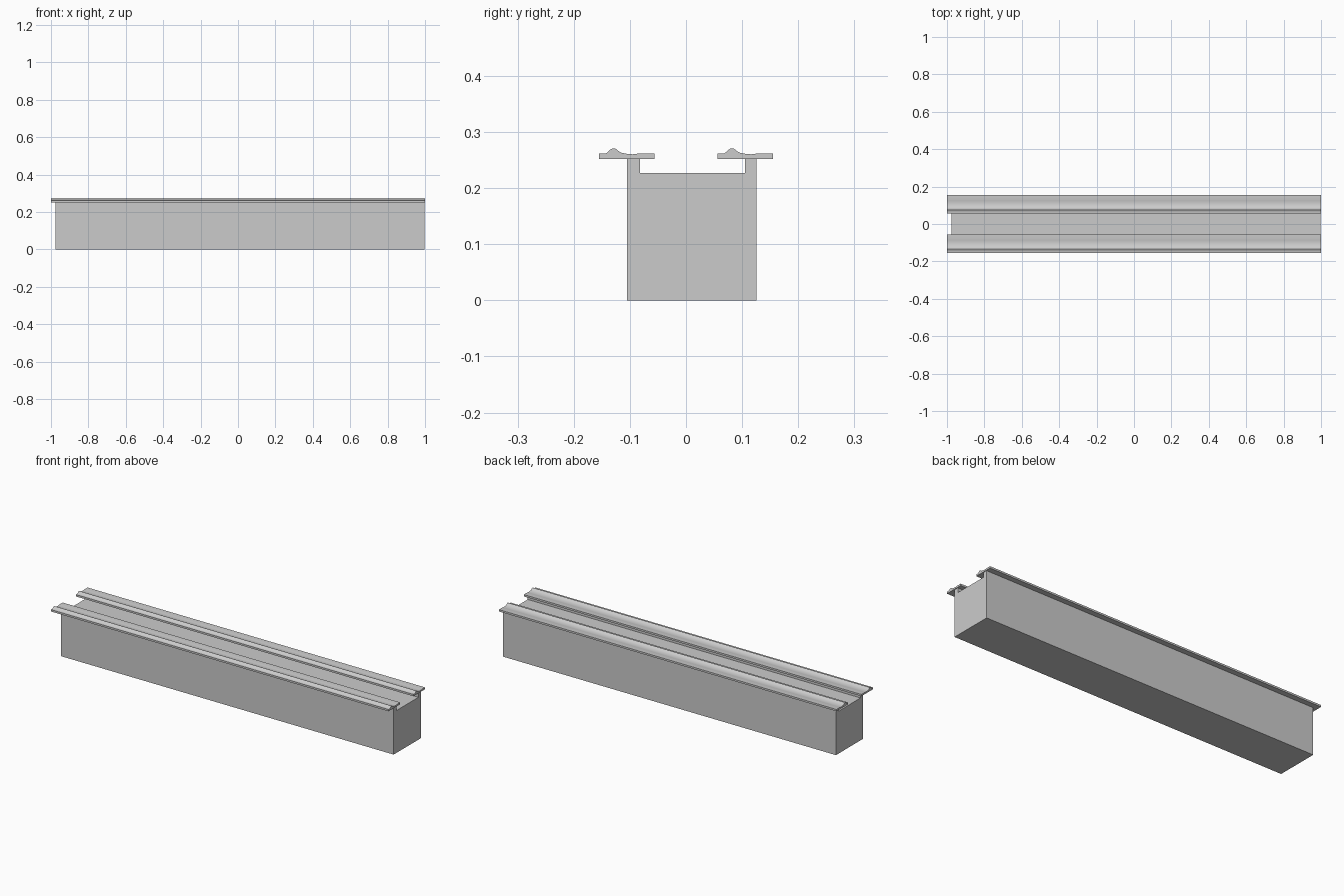
import bpy, bmesh, math

if "Cube" in bpy.data.objects:
    bpy.data.objects.remove(bpy.data.objects["Cube"])


def extrude_profile(name, pts, x0, x1):
    """Extrude a closed (y, z) outline along x."""
    bm = bmesh.new()
    face = bm.faces.new([bm.verts.new((x0, y, z)) for y, z in pts])
    ext = bmesh.ops.extrude_face_region(bm, geom=[face])
    moved = [v for v in ext["geom"] if isinstance(v, bmesh.types.BMVert)]
    bmesh.ops.translate(bm, verts=moved, vec=(x1 - x0, 0, 0))
    bmesh.ops.recalc_face_normals(bm, faces=bm.faces)
    mesh = bpy.data.meshes.new(name)
    bm.to_mesh(mesh)
    bm.free()
    obj = bpy.data.objects.new(name, mesh)
    bpy.context.collection.objects.link(obj)
    return obj


# Solid beam with a shallow channel between two upright webs
RAIL_Z = 0.252
beam = [(-0.105, 0), (0.126, 0), (0.126, RAIL_Z), (0.105, RAIL_Z),
        (0.105, 0.227), (-0.082, 0.227), (-0.082, RAIL_Z), (-0.105, RAIL_Z)]
extrude_profile("beam_body", beam, -0.977, 0.996)

# Rail cross-section: flat strip with a rounded ridge and a shallow dip
rail_top = [(0, 0.262), (0.0125, 0.262), (0.016, 0.2645), (0.020, 0.2685),
            (0.0235, 0.2705), (0.026, 0.271), (0.0285, 0.2705),
            (0.032, 0.2685), (0.036, 0.265), (0.040, 0.263), (0.050, 0.261),
            (0.060, 0.2602), (0.070, 0.2615), (0.073, 0.262), (0.099, 0.262)]
section = [(0, RAIL_Z)] + rail_top + [(0.099, RAIL_Z)]

for name, y0 in (("front_rail", -0.155), ("back_rail", 0.056)):
    rail = extrude_profile(name, [(y0 + y, z) for y, z in section], -1, 1)
    bpy.ops.object.select_all(action="DESELECT")
    rail.select_set(True)
    bpy.context.view_layer.objects.active = rail
    bpy.ops.object.shade_smooth_by_angle(angle=math.radians(40))
